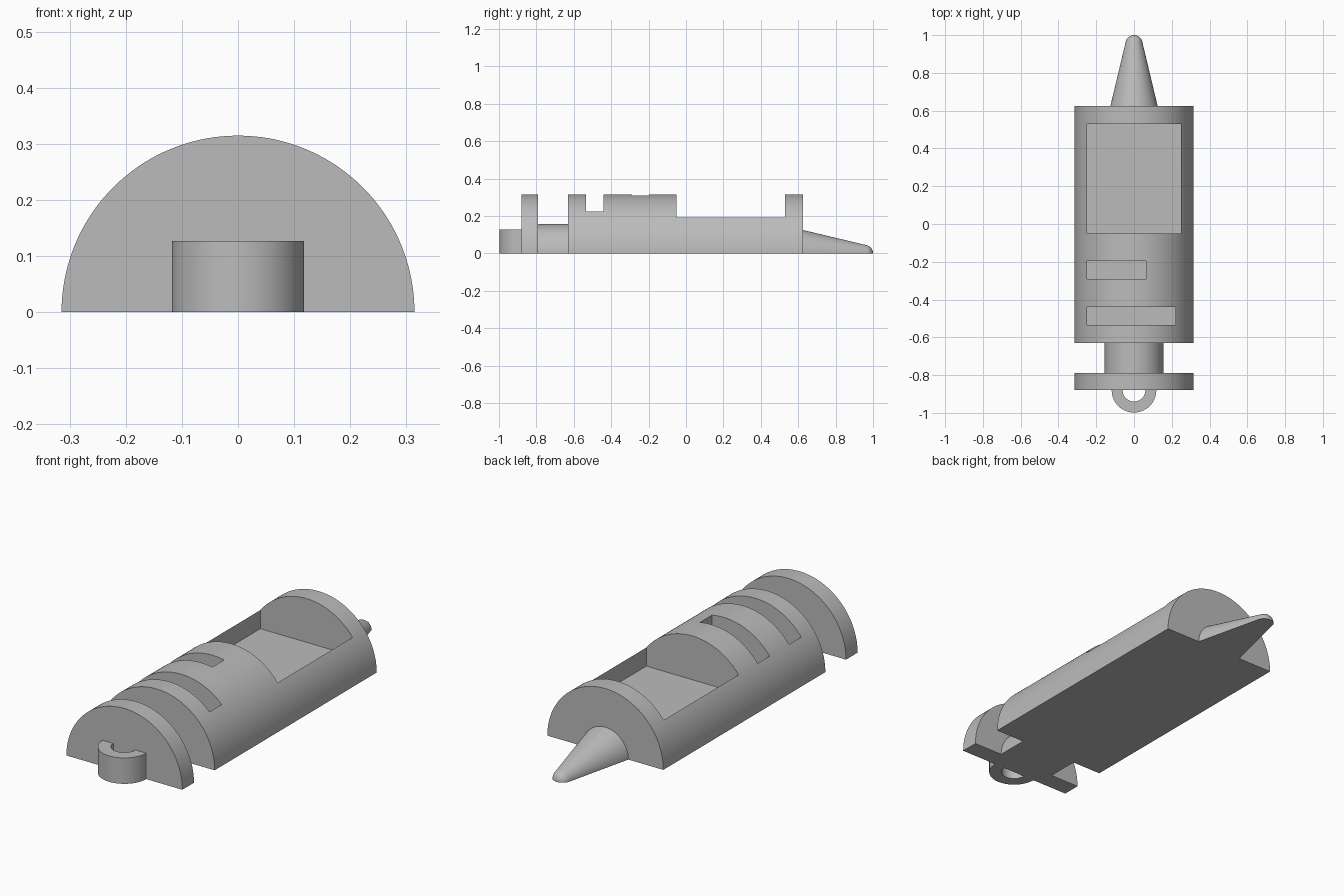
import bpy, bmesh
from math import sin, cos, pi, radians

old = bpy.data.objects.get("Cube")
if old:
    bpy.data.objects.remove(old, do_unlink=True)

grey = bpy.data.materials.new("plain grey")
grey.use_nodes = True
colour = (0.5, 0.5, 0.5, 1)
grey.diffuse_color = colour
grey.node_tree.nodes["Principled BSDF"].inputs["Base Color"].default_value = colour

SEGMENTS = 72
RADIUS = 0.3145


def make_object(name, bm):
    bmesh.ops.remove_doubles(bm, verts=bm.verts, dist=0.0001)
    bmesh.ops.recalc_face_normals(bm, faces=bm.faces)
    mesh = bpy.data.meshes.new(name)
    bm.to_mesh(mesh)
    bm.free()
    mesh.materials.append(grey)
    obj = bpy.data.objects.new(name, mesh)
    bpy.context.collection.objects.link(obj)
    return obj


def select(obj):
    bpy.ops.object.select_all(action="DESELECT")
    obj.select_set(True)
    bpy.context.view_layer.objects.active = obj


def smooth(obj):
    select(obj)
    bpy.ops.object.shade_smooth_by_angle(angle=radians(30))


def half_lathe(name, profile):
    """Half turning about the y axis, flat underneath; profile is (y, radius)."""
    bm = bmesh.new()
    angles = [pi * i / SEGMENTS for i in range(SEGMENTS + 1)]
    rings = [[bm.verts.new((r * cos(a), y, r * sin(a))) for a in angles]
             for y, r in profile]
    for a, b in zip(rings, rings[1:]):
        for i in range(len(a)):
            j = (i + 1) % len(a)
            bm.faces.new((a[i], a[j], b[j], b[i]))
    bm.faces.new(rings[0])
    if profile[-1][1] > 0:
        bm.faces.new(rings[-1])
    return make_object(name, bm)


def cut_box(obj, x0, x1, y0, y1, z0, z1=0.5):
    bm = bmesh.new()
    bmesh.ops.create_cube(bm, size=1)
    for v in bm.verts:
        v.co = (x1 if v.co.x > 0 else x0,
                y1 if v.co.y > 0 else y0,
                z1 if v.co.z > 0 else z0)
    cutter = make_object("cutter", bm)
    cutter.hide_render = True
    mod = obj.modifiers.new("cut", "BOOLEAN")
    mod.operation = "DIFFERENCE"
    mod.solver = "EXACT"
    mod.object = cutter
    select(obj)
    bpy.ops.object.modifier_apply(modifier=mod.name)
    bpy.data.objects.remove(cutter, do_unlink=True)


# Main half-round body with its big pocket and two cross slots
body = half_lathe("body", [(-0.63, RADIUS), (0.625, RADIUS)])
FLOOR = 0.1
cut_box(body, -0.25, 0.25, -0.05, 0.53, FLOOR)
cut_box(body, -0.25, 0.22, -0.535, -0.44, FLOOR)
cut_box(body, -0.25, 0.063, -0.29, -0.197, FLOOR)
smooth(body)

# Narrow neck and end flange
smooth(half_lathe("neck", [(-0.79, 0.156), (-0.63, 0.156)]))
smooth(half_lathe("end_flange", [(-0.88, RADIUS), (-0.79, RADIUS)]))

# Tapered nose with a rounded tip
tip_r, tip_y = 0.045, 0.955
nose = [(0.625, 0.125)]
for i in range(11):
    a = radians(76) * (1 - i / 10)
    nose.append((tip_y + tip_r * cos(a), tip_r * sin(a) if i < 10 else 0))
smooth(half_lathe("nose_cone", nose))

# Half-ring hanging loop on the flange
bm = bmesh.new()
turn = [pi + pi * i / 48 for i in range(49)]
outline = [(0.118, a) for a in turn] + [(0.06, a) for a in reversed(turn)]
face = bm.faces.new([bm.verts.new((r * cos(a), -0.88 + r * sin(a), 0))
                     for r, a in outline])
top = bmesh.ops.extrude_face_region(bm, geom=[face])["geom"]
bmesh.ops.translate(bm, vec=(0, 0, 0.127),
                    verts=[v for v in top if isinstance(v, bmesh.types.BMVert)])
if not face.is_valid or len([f for f in bm.faces if len(f.verts) > 4]) < 2:
    bmesh.ops.holes_fill(bm, edges=bm.edges, sides=0)
smooth(make_object("hanging_loop", bm))
